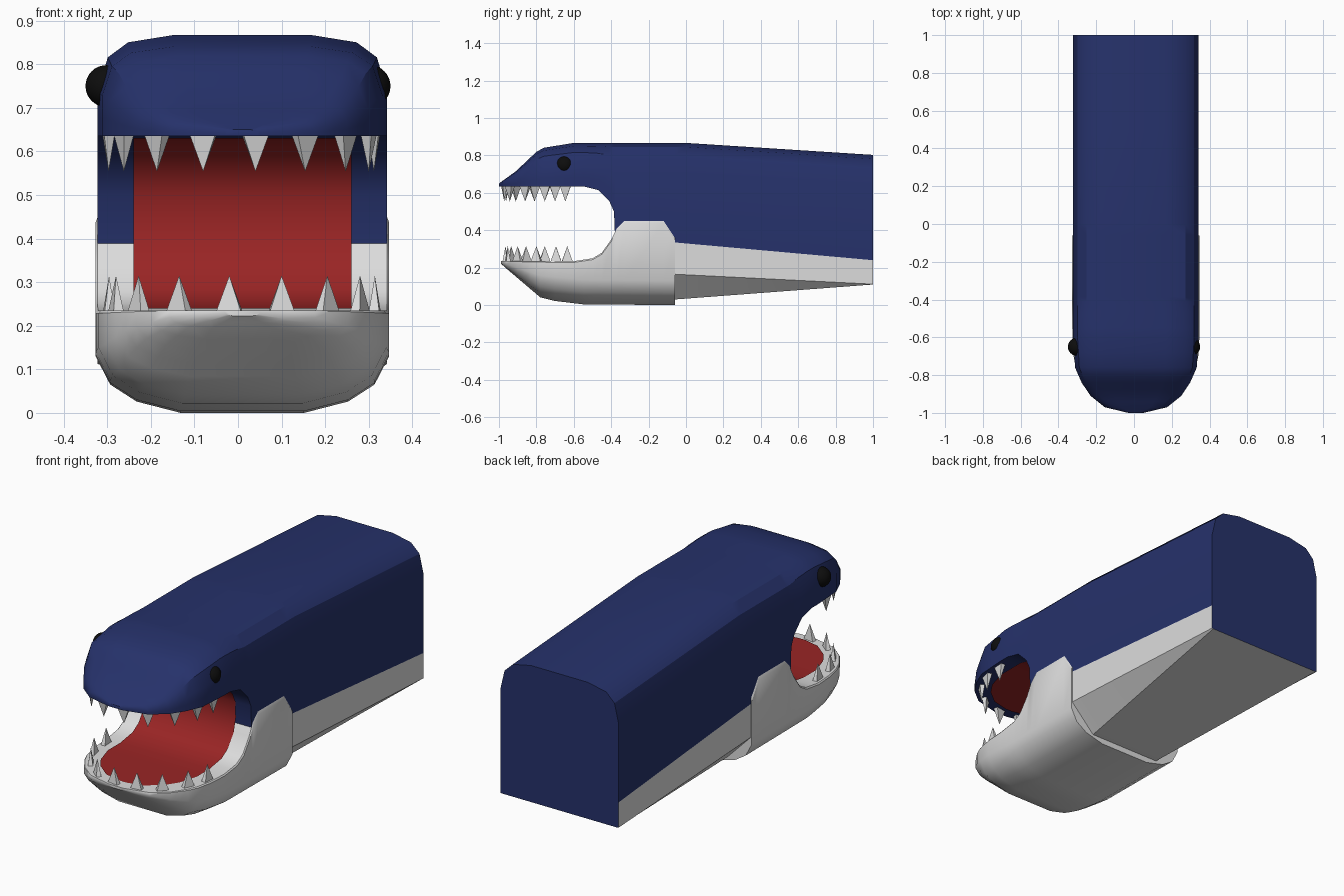
import bpy, bmesh, math
from mathutils import Vector

if "Cube" in bpy.data.objects:
    bpy.data.objects.remove(bpy.data.objects["Cube"])

CX = 0.01  # the body sits slightly off the eye centre line


def material(name, r, g, b):
    m = bpy.data.materials.new(name)
    m.diffuse_color = (r, g, b, 1)
    m.use_nodes = True
    m.node_tree.nodes["Principled BSDF"].inputs["Base Color"].default_value = m.diffuse_color
    return m


BLUE = material("navy_blue", 0.019, 0.031, 0.145)
WHITE = material("white", 0.72, 0.72, 0.72)
RED = material("mouth_red", 0.32, 0.018, 0.018)
BLACK = material("black", 0.004, 0.004, 0.004)


def interp(keys, y):
    if y <= keys[0][0]:
        return keys[0][1]
    for (a, u), (b, v) in zip(keys, keys[1:]):
        if y <= b:
            return u + (v - u) * (y - a) / (b - a)
    return keys[-1][1]


def finish(bm, name, mats, angle=None):
    bmesh.ops.recalc_face_normals(bm, faces=bm.faces)
    me = bpy.data.meshes.new(name)
    bm.to_mesh(me)
    bm.free()
    ob = bpy.data.objects.new(name, me)
    bpy.context.collection.objects.link(ob)
    for m in mats:
        me.materials.append(m)
    if angle:
        bpy.ops.object.select_all(action='DESELECT')
        ob.select_set(True)
        bpy.context.view_layer.objects.active = ob
        bpy.ops.object.shade_smooth_by_angle(angle=math.radians(angle))
    return ob


def loft(name, sections, mats, rule=lambda i, y: 0):
    """Skin mirrored half sections (y, [(x, z)...]) and cap both ends."""
    bm = bmesh.new()
    rings = []
    for y, half in sections:
        pts = half + [(-x, z) for x, z in reversed(half)]
        rings.append([bm.verts.new((CX + x, y, z)) for x, z in pts])
    n = len(rings[0])
    for k in range(len(rings) - 1):
        a, b = rings[k], rings[k + 1]
        for i in range(n):
            j = (i + 1) % n
            f = bm.faces.new((a[i], a[j], b[j], b[i]))
            f.material_index = rule(i, sections[k][0])
    bm.faces.new(rings[0])
    bm.faces.new(rings[-1])
    return finish(bm, name, mats, 32)


# Shared plan outline: half width along the length
PLAN = [(-1, 0.04), (-0.97, 0.165), (-0.91, 0.24), (-0.84, 0.287),
        (-0.76, 0.322), (-0.6, 0.332)]


def plan(y):
    return interp(PLAN, y)


# Body with upper jaw
TOP = [(-1, 0.65), (-0.97, 0.672), (-0.91, 0.715), (-0.78, 0.838),
       (-0.6, 0.867), (0, 0.867), (1, 0.803)]
ROOF = [(-1, 0.635), (-0.55, 0.635), (-0.47, 0.615), (-0.41, 0.555),
        (-0.385, 0.5), (-0.38, 0.375)]
sections = []
for y in (-1, -0.985, -0.97, -0.94, -0.91, -0.875, -0.84, -0.8, -0.76, -0.68,
          -0.6, -0.55, -0.47, -0.41, -0.385, -0.38, -0.379, -0.06, 0, 0.5, 1):
    w, t = plan(y), interp(TOP, y)
    if y < -0.3795:
        zb = interp(ROOF, y)
        bx, zc, zs = 0.85 * w, zb, zb + 0.2 * (t - zb)
    else:
        zb = interp([(-0.06, 0.03), (1, 0.11)], y)
        bx = interp([(-0.06, 0.2), (1, 0.325)], y)
        zc = interp([(-0.06, 0.165), (1, 0.112)], y)
        zs = 0.335 - (y + 0.06) * 0.0896
    r = min(0.165, 0.55 * (t - zb))
    sections.append((y, [(bx, zb), (w, zc), (w, zs), (w, t - r),
                         (0.93 * w, t - 0.4 * r), (0.79 * w, t - 0.13 * r),
                         (0.48 * w, t)]))
loft("body", sections, [BLUE, WHITE],
     lambda i, y: 1 if y > -0.3795 and i in (0, 1, 11, 12, 13) else 0)

# Lower jaw with cheek plates
JAW_TOP = [(-1, 0.235), (-0.6, 0.235), (-0.5, 0.25), (-0.45, 0.28),
           (-0.4, 0.35), (-0.37, 0.41), (-0.33, 0.45), (-0.12, 0.45), (-0.06, 0.36)]
JAW_BOTTOM = [(-0.99, 0.222), (-0.96, 0.195), (-0.78, 0.042), (-0.7, 0.022),
              (-0.55, 0.004), (-0.06, 0)]
sections = []
for y in (-0.99, -0.975, -0.96, -0.93, -0.9, -0.865, -0.83, -0.78, -0.7, -0.6,
          -0.55, -0.5, -0.45, -0.4, -0.37, -0.33, -0.12, -0.06):
    w = plan(y - 0.01) * 1.015
    t, b = interp(JAW_TOP, y), interp(JAW_BOTTOM, y)
    r = min(0.13, 0.6 * (t - b))
    sections.append((y, [(0.42 * w, b), (0.72 * w, b + 0.2 * r),
                         (0.9 * w, b + 0.5 * r), (w, b + r),
                         (w, t - 0.03 * (t - b)), (0.985 * w, t)]))
loft("lower_jaw", sections, [WHITE])

# Red mouth lining: a thin strip that follows the open mouth
front = (-0.94, -0.92, -0.9, -0.86, -0.8, -0.7, -0.6)
path = [(y, 0.631) for y in front]
path += [(-0.55, 0.631), (-0.474, 0.611), (-0.415, 0.552), (-0.391, 0.5),
         (-0.389, 0.42), (-0.406, 0.352), (-0.455, 0.285), (-0.502, 0.256)]
path += [(y, 0.24) for y in reversed(front)]
bm = bmesh.new()
rows = []
for y, z in path:
    h = min(0.25, plan(y - 0.05) - 0.06)
    rows.append([bm.verts.new((CX + s * h, y, z)) for s in (-1, 1)])
for a, b in zip(rows, rows[1:]):
    bm.faces.new((a[0], a[1], b[1], b[0]))
finish(bm, "mouth_lining", [RED], 40)


# Teeth: slim pyramids turned along the lip
def teeth(name, spots, z, height):
    bm = bmesh.new()
    for x, y in spots:
        # turn from facing forward at the middle to facing sideways
        s = 1 if x > CX else -1
        p, q = y - 0.03, y + 0.03
        along = Vector((s * (plan(q) - plan(p)), q - p, 0))
        if y < -0.95:
            along = Vector((1, 0.15 * s, 0))
        along.normalize()
        across = Vector((-along.y, along.x, 0))
        c = Vector((x, y, z))
        base = [bm.verts.new(c + along * 0.029 * u + across * 0.012 * v)
                for u, v in ((-1, -1), (1, -1), (1, 1), (-1, 1))]
        tip = bm.verts.new(c + Vector((0, 0, height)))
        bm.faces.new(base)
        for i in range(4):
            bm.faces.new((base[i], base[(i + 1) % 4], tip))
    finish(bm, name, [WHITE])


teeth("upper_teeth", [(0.04, -0.972), (-0.08, -0.962), (0.154, -0.942),
                      (-0.186, -0.91), (0.247, -0.86), (-0.262, -0.81),
                      (0.3, -0.755), (-0.297, -0.7), (0.312, -0.645)],
      0.637, -0.083)
teeth("lower_teeth", [(-0.02, -0.965), (0.1, -0.953), (-0.135, -0.935),
                      (0.205, -0.9), (-0.228, -0.855), (0.28, -0.8),
                      (-0.28, -0.755), (0.314, -0.695), (-0.296, -0.635)],
      0.232, 0.083)

# Eyes
for side, s in (("left", -1), ("right", 1)):
    bm = bmesh.new()
    bmesh.ops.create_uvsphere(bm, u_segments=24, v_segments=16, radius=0.048)
    bmesh.ops.translate(bm, vec=(s * 0.302, -0.65, 0.75), verts=bm.verts)
    finish(bm, side + "_eye", [BLACK], 40)
